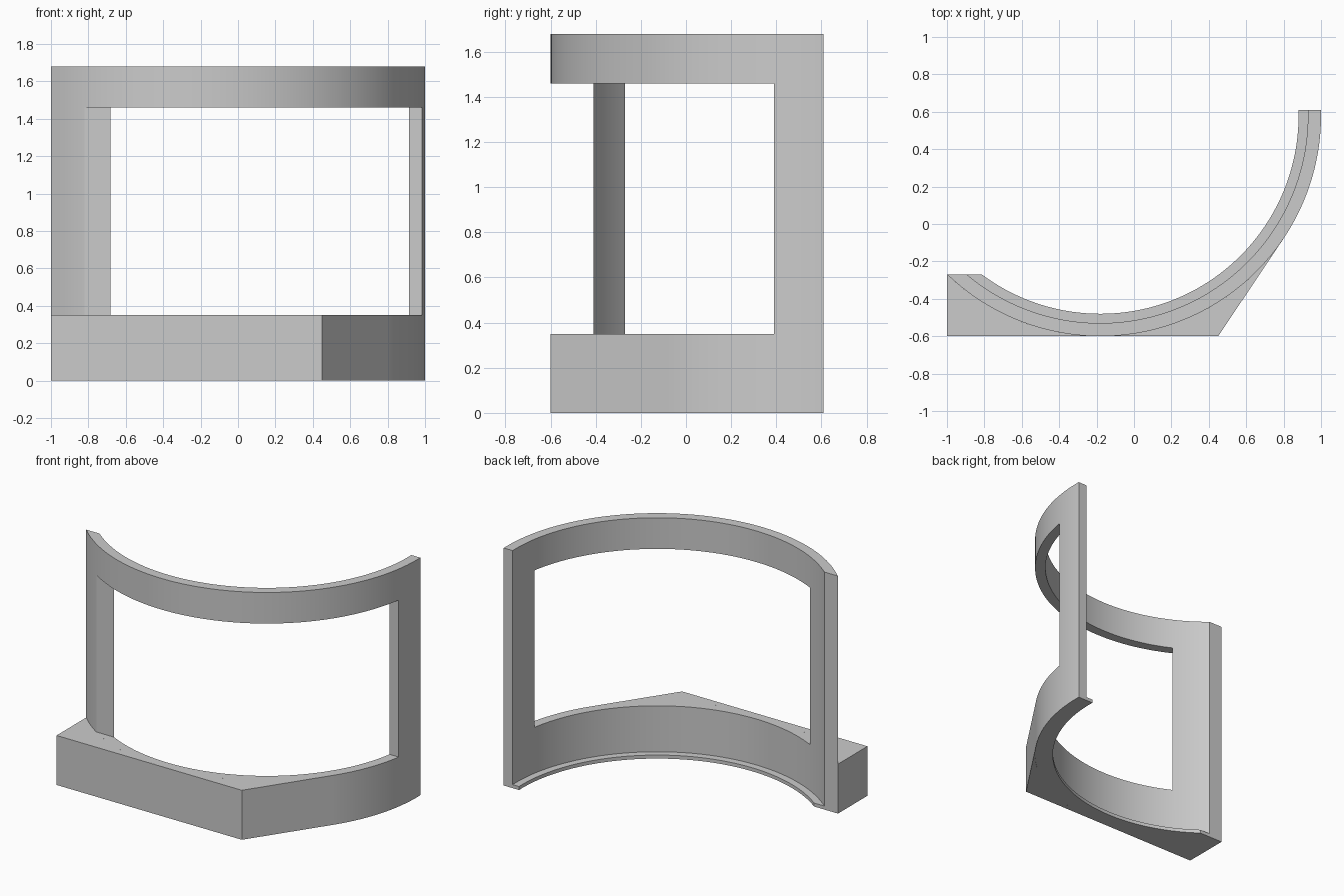
import bpy
import bmesh
from math import asin, atan2, cos, sin, pi

# Shared dimensions
CX, CY = -0.18, 0.58              # centre of all the arcs
R_LIP, R_IN, R_OUT = 1.06, 1.11, 1.18
Y_LEFT, Y_RIGHT = -0.27, 0.61     # straight cuts that end the arcs
FRONT, CORNER = -0.60, 0.45       # plinth front line and its corner
SILL, HEAD, TOP = 0.35, 1.46, 1.68

if "Cube" in bpy.data.objects:
    bpy.data.objects.remove(bpy.data.objects["Cube"])

grey = bpy.data.materials.new("light_grey")
grey.use_nodes = True
grey.diffuse_color = (0.6, 0.6, 0.6, 1)
grey.node_tree.nodes["Principled BSDF"].inputs["Base Color"].default_value = (0.6, 0.6, 0.6, 1)


def arc(radius, start, end, steps):
    return [(CX + radius * cos(start + (end - start) * i / steps),
             CY + radius * sin(start + (end - start) * i / steps))
            for i in range(steps + 1)]


def left_angle(radius):
    return -pi + asin((CY - Y_LEFT) / radius)


def right_angle(radius):
    return asin((Y_RIGHT - CY) / radius)


def prism(name, outline, z0, z1):
    bm = bmesh.new()
    base = bm.faces.new([bm.verts.new((x, y, z0)) for x, y in outline])
    result = bmesh.ops.extrude_face_region(bm, geom=[base])
    top = [v for v in result["geom"] if isinstance(v, bmesh.types.BMVert)]
    bmesh.ops.translate(bm, verts=top, vec=(0, 0, z1 - z0))
    bmesh.ops.recalc_face_normals(bm, faces=bm.faces)
    mesh = bpy.data.meshes.new(name)
    bm.to_mesh(mesh)
    bm.free()
    mesh.materials.append(grey)
    obj = bpy.data.objects.new(name, mesh)
    bpy.context.collection.objects.link(obj)
    return obj


def select_only(obj):
    bpy.ops.object.select_all(action="DESELECT")
    obj.select_set(True)
    bpy.context.view_layer.objects.active = obj


def curved_wall(name, r0, r1, z0, z1):
    outer = arc(r1, left_angle(r1), right_angle(r1), 80)
    inner = arc(r0, left_angle(r0), right_angle(r0), 80)
    return prism(name, outer + inner[::-1], z0, z1)


# Curved frame with a wide window, leaving a post at each end
frame = curved_wall("curved_frame", R_IN, R_OUT, 0, TOP)
window = prism("window_cutter",
               [(-2, -1), (2, -1), (2, 0.39), (0, 0.39), (0, -0.41), (-2, -0.41)],
               SILL, HEAD)
window.hide_render = True
cut = frame.modifiers.new("window", "BOOLEAN")
cut.object = window
cut.operation = "DIFFERENCE"
cut.solver = "EXACT"
select_only(frame)
bpy.ops.object.modifier_apply(modifier=cut.name)
bpy.data.objects.remove(window)

# Thin lip along the inner foot
lip = curved_wall("inner_lip", R_LIP, R_IN, 0, 0.025)

# Plinth wedges between the curved wall and the straight front
left_wedge = prism("plinth_left",
                   [(-1, Y_LEFT), (-1, FRONT)]
                   + arc(R_OUT, -pi / 2, left_angle(R_OUT), 40), 0, SILL)
tangent = -pi / 2 + 2 * atan2(CORNER - CX, R_OUT)
right_wedge = prism("plinth_right",
                    [(CORNER, FRONT)] + arc(R_OUT, tangent, -pi / 2, 40), 0, SILL)

for part in (frame, lip, left_wedge, right_wedge):
    select_only(part)
    bpy.ops.object.shade_smooth_by_angle(angle=pi / 6)
